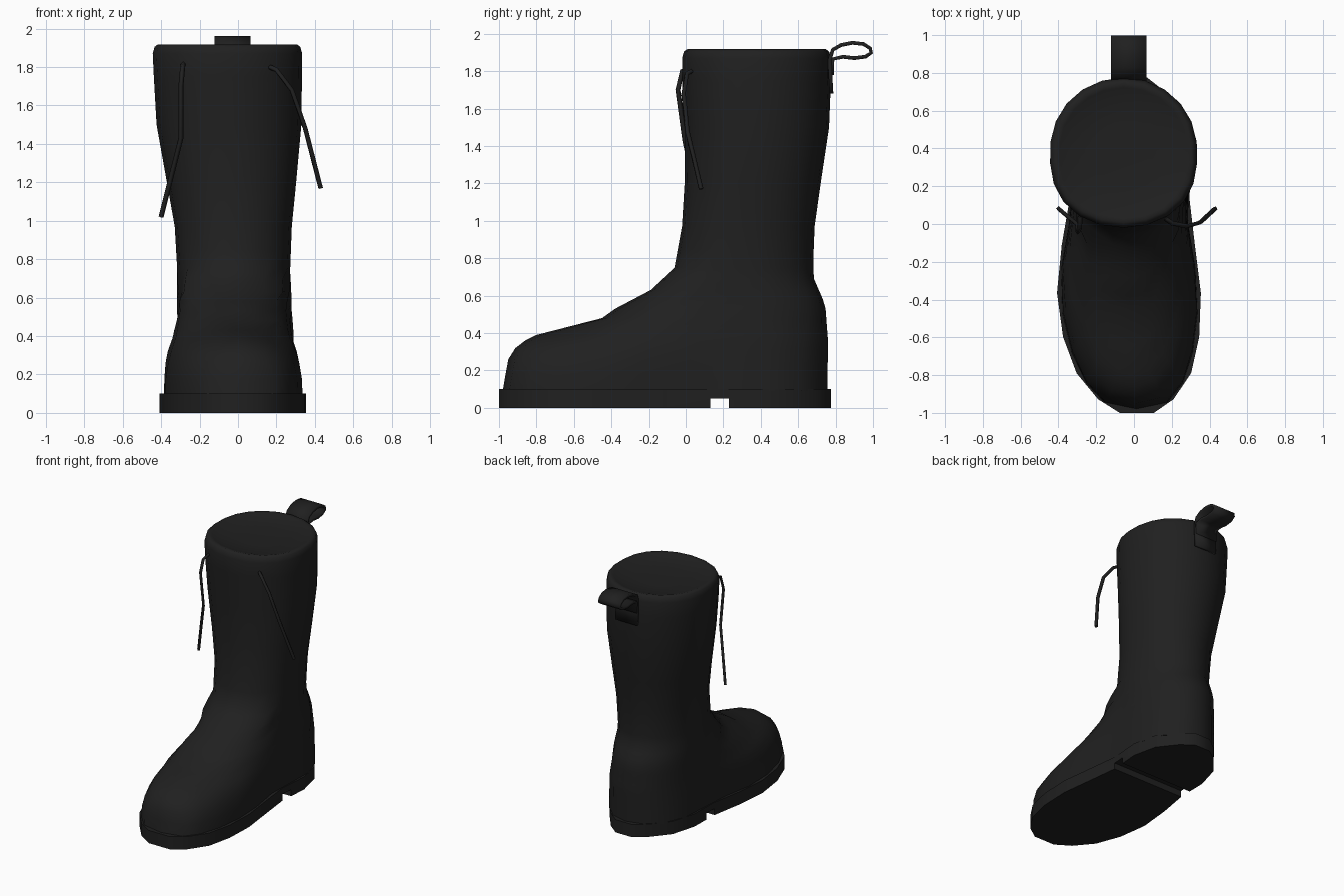
import bpy, bmesh, math

if "Cube" in bpy.data.objects:
    bpy.data.objects.remove(bpy.data.objects["Cube"])

rubber = bpy.data.materials.new("black rubber")
rubber.diffuse_color = (0.0145, 0.0145, 0.0145, 1)
rubber.use_nodes = True
rubber.node_tree.nodes["Principled BSDF"].inputs["Base Color"].default_value = rubber.diffuse_color


def lerp(table, t):
    if t <= table[0][0]:
        return table[0][1]
    for (a, va), (b, vb) in zip(table, table[1:]):
        if t <= b:
            return va + (vb - va) * (t - a) / (b - a)
    return table[-1][1]


def finish(ob, angle=40):
    bpy.ops.object.select_all(action='DESELECT')
    ob.select_set(True)
    bpy.context.view_layer.objects.active = ob
    bpy.ops.object.shade_smooth_by_angle(angle=math.radians(angle))


def loft(name, rings, angle=40):
    """Skin closed rings in order and cap both ends."""
    bm = bmesh.new()
    vs = [[bm.verts.new(p) for p in r] for r in rings]
    n = len(rings[0])
    for a, b in zip(vs, vs[1:]):
        for i in range(n):
            j = (i + 1) % n
            bm.faces.new((a[i], a[j], b[j], b[i]))
    bm.faces.new(vs[0][::-1])
    bm.faces.new(vs[-1])
    bmesh.ops.recalc_face_normals(bm, faces=bm.faces)
    me = bpy.data.meshes.new(name)
    bm.to_mesh(me)
    bm.free()
    me.materials.append(rubber)
    ob = bpy.data.objects.new(name, me)
    bpy.context.collection.objects.link(ob)
    finish(ob, angle)
    return ob


# Profile curves read along height (z) or along the foot (y)
FRONT = [(.1, -.98), (.26, -.95), (.34, -.9), (.39, -.8), (.48, -.45), (.53, -.38),
         (.63, -.19), (.75, -.06), (.97, -.02), (1.3, .0), (1.6, -.005), (1.75, -.02)]
BACK = [(.1, .755), (.35, .76), (.55, .745), (.7, .68), (.95, .685), (1.2, .72),
        (1.5, .765), (1.75, .775)]
SHAFT_W = [(.1, .315), (.5, .3), (.75, .295), (1, .307), (1.25, .345), (1.5, .378), (1.85, .39)]
FOOT_W = [(-1, .09), (-.98, .13), (-.92, .21), (-.8, .3), (-.6, .36), (-.4, .383), (-.2, .37),
          (0, .33), (.15, .315), (.36, .325), (.5, .31), (.65, .23), (.73, .13), (.775, .07)]
TOP_H = [(y, z) for z, y in FRONT[:9]]
# Sideways drift of the centre line: along the foot, and up the shaft
CENTRE = [(-1, .015), (-.6, -.015), (-.3, -.03), (0, -.03), (.4, -.01), (.775, 0)]
CENTRE_Z = [(.7, -.022), (1, -.025), (1.25, -.036), (1.5, -.047), (1.85, -.055)]
N = 22


def ring(y0, y1, width, z, shift=0):
    pts = []
    half = (y1 - y0) / 2 / math.cos(math.pi * shift * 2 / N)
    blend = min(1, max(0, (z - .35) / .35))
    for i in range(N):
        a = 2 * math.pi * (i + shift) / N
        s = math.sin(a)
        y = (y0 + y1) / 2 - half * math.cos(a)
        w = width(y) * (0 if abs(s) < 1e-6 else math.copysign(1, s))
        c = lerp(CENTRE, y) * (1 - blend) + lerp(CENTRE_Z, z) * blend
        pts.append((c + w, y, z))
    return pts


def boot_ring(z):
    f, b = lerp(FRONT, z), lerp(BACK, z)
    sf = max(f, -.06)
    hw = lerp(SHAFT_W, z)
    fade = min(1, max(0, (z - .3) / .45))

    def width(y):
        u = (y - (sf + b) / 2) / ((b - sf) / 2)
        p = 2.6 if u < 0 else 2.15
        w = hw * max(0, 1 - abs(u) ** p) ** .5
        if z < .75 and y < .36:
            h = lerp(TOP_H, y)
            base = .955 * lerp(FOOT_W, y) * (1 - fade) + min(hw, lerp(FOOT_W, y)) * fade
            w = max(w, base * max(0, 1 - (z / h) ** 3.7) ** .5)
        return w
    return ring(f, b, width, z)


# Upper: foot and shaft, ending in a rounded rim and shallow dished top
levels = [.09, .18, .26, .32, .36, .39, .43, .48, .53, .58, .63, .69, .75, .85, .97,
          1.2, 1.5, 1.75, 1.87]
rings = [boot_ring(z) for z in levels]
for s, z in ((.975, 1.905), (.93, 1.918), (.87, 1.912), (.76, 1.897), (.4, 1.887)):
    rings.append([(-.055 + (x + .055) * s, .377 + (y - .377) * s, z) for x, y, _ in rings[18]])
loft("boot_upper", rings, 60)

# Sole with a groove cut across in front of the heel
sole = loft("sole", [ring(-1, .775, lambda y: lerp(FOOT_W, y), z, .5) for z in (0, .1)])
bpy.ops.mesh.primitive_cube_add(size=1, location=(0, .18, 0))
cutter = bpy.context.object
cutter.name = "groove_cutter"
cutter.scale = (2, .1, .1)
cutter.hide_render = True
mod = sole.modifiers.new("groove", 'BOOLEAN')
mod.operation = 'DIFFERENCE'
mod.object = cutter
mod.solver = 'EXACT'
finish(sole)
bpy.ops.object.modifier_apply(modifier=mod.name)
bpy.data.objects.remove(cutter)


# Flat strap from a side profile
def strap(name, path, x0, x1, thick):
    bm = bmesh.new()
    rows = [[bm.verts.new((x, y, z)) for x in (x0, x1)] for y, z in path]
    for a, b in zip(rows, rows[1:]):
        bm.faces.new((a[0], a[1], b[1], b[0]))
    me = bpy.data.meshes.new(name)
    bm.to_mesh(me)
    bm.free()
    me.materials.append(rubber)
    ob = bpy.data.objects.new(name, me)
    bpy.context.collection.objects.link(ob)
    m = ob.modifiers.new("thickness", 'SOLIDIFY')
    m.thickness = thick
    m.offset = 0
    finish(ob)


strap("pull_loop", [(.778, 1.68), (.772, 1.78), (.768, 1.86), (.785, 1.915), (.83, 1.94),
                    (.89, 1.952), (.95, 1.945), (.985, 1.922), (.99, 1.898), (.96, 1.878),
                    (.9, 1.87), (.84, 1.877), (.785, 1.865), (.782, 1.78)], -.122, .066, .02)


# Laces hanging from the front of the shaft
def lace(name, pts):
    cu = bpy.data.curves.new(name, 'CURVE')
    cu.dimensions = '3D'
    cu.bevel_depth = .013
    cu.bevel_resolution = 0
    cu.use_fill_caps = True
    sp = cu.splines.new('POLY')
    sp.points.add(len(pts) - 1)
    for p, q in zip(sp.points, pts):
        p.co = (*q, 1)
    cu.materials.append(rubber)
    ob = bpy.data.objects.new(name, cu)
    bpy.context.collection.objects.link(ob)
    bpy.ops.object.select_all(action='DESELECT')
    ob.select_set(True)
    bpy.context.view_layer.objects.active = ob
    bpy.ops.object.convert(target='MESH')


lace("lace_right", [(.165, .03, 1.8), (.2, .005, 1.785), (.28, -.012, 1.68),
                    (.35, .008, 1.48), (.43, .082, 1.17)])
lace("lace_left", [(-.285, .04, 1.815), (-.288, -.02, 1.8), (-.297, -.042, 1.7),
                   (-.297, -.005, 1.43), (-.345, .035, 1.24), (-.4, .082, 1.02)])
